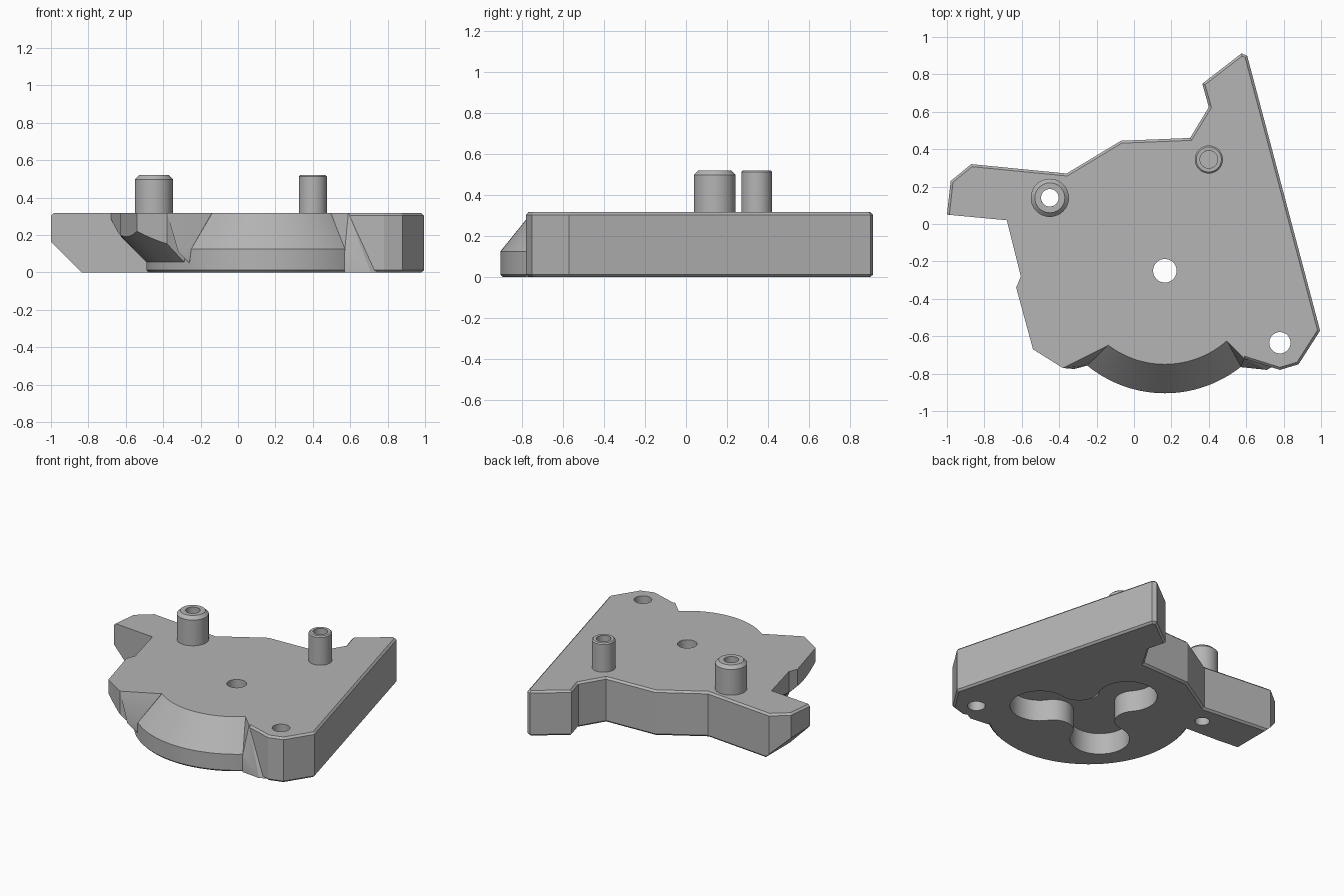
import bpy, bmesh, math
from mathutils import Vector

if "Cube" in bpy.data.objects:
    bpy.data.objects.remove(bpy.data.objects["Cube"])

TOP = 0.317
HUB = (0.165, -0.25)

grey = bpy.data.materials.new("plain grey")
grey.use_nodes = True
COLOUR = (0.46, 0.46, 0.46, 1)
grey.diffuse_color = COLOUR
grey.node_tree.nodes["Principled BSDF"].inputs["Base Color"].default_value = COLOUR


def finish(name, bm):
    bmesh.ops.recalc_face_normals(bm, faces=bm.faces)
    mesh = bpy.data.meshes.new(name)
    bm.to_mesh(mesh)
    bm.free()
    mesh.materials.append(grey)
    obj = bpy.data.objects.new(name, mesh)
    bpy.context.collection.objects.link(obj)
    return obj


def prism_bm(points, z0, z1):
    bm = bmesh.new()
    low = [bm.verts.new((x, y, z0)) for x, y in points]
    high = [bm.verts.new((x, y, z1)) for x, y in points]
    bm.faces.new(low)
    bm.faces.new(high)
    n = len(points)
    for i in range(n):
        j = (i + 1) % n
        bm.faces.new((low[i], low[j], high[j], high[i]))
    bmesh.ops.recalc_face_normals(bm, faces=bm.faces)
    return bm, low, high


def prism(name, points, z0, z1):
    return finish(name, prism_bm(points, z0, z1)[0])


def lathe(name, centre, profile, n=64, closed=False):
    """Revolve (radius, z) points; open profiles are capped at both ends."""
    bm = bmesh.new()
    rings = [[bm.verts.new((centre[0] + r * math.cos(2 * math.pi * i / n),
                            centre[1] + r * math.sin(2 * math.pi * i / n), z))
              for i in range(n)] for r, z in profile]
    pairs = list(zip(rings, rings[1:]))
    if closed:
        pairs.append((rings[-1], rings[0]))
    else:
        bm.faces.new(rings[0])
        bm.faces.new(rings[-1])
    for a, b in pairs:
        for i in range(n):
            j = (i + 1) % n
            bm.faces.new((a[i], a[j], b[j], b[i]))
    return finish(name, bm)


def hull(name, points):
    bm = bmesh.new()
    for p in points:
        bm.verts.new(p)
    bmesh.ops.convex_hull(bm, input=bm.verts)
    return finish(name, bm)


def activate(obj):
    bpy.ops.object.select_all(action='DESELECT')
    obj.select_set(True)
    bpy.context.view_layer.objects.active = obj


def combine(target, tool, operation):
    mod = target.modifiers.new("combine", 'BOOLEAN')
    mod.operation = operation
    mod.solver = 'EXACT'
    mod.object = tool
    activate(target)
    bpy.ops.object.modifier_apply(modifier=mod.name)
    bpy.data.objects.remove(tool)


# Main plate with arm, back tab and long straight side
outline = [(-0.68, 0.02), (-1, 0.05), (-0.98, 0.23), (-0.87, 0.32), (-0.36, 0.27),
           (-0.07, 0.445), (0.30, 0.46), (0.40, 0.625), (0.365, 0.75), (0.575, 0.912),
           (0.605, 0.90), (0.995, -0.57), (0.88, -0.75), (0.78, -0.78), (0.59, -0.72),
           (0.50, -0.63), (0.2, -0.4), (-0.3, 0.0)]
bm, low, high = prism_bm(outline, 0, TOP)
rim = [bm.edges.get((ring[i], ring[i + 1])) for ring in (low, high) for i in range(1, 14)]
bmesh.ops.bevel(bm, geom=rim, offset=0.013, segments=1, affect='EDGES', clamp_overlap=True)
# Sloped underside at the arm end
bmesh.ops.bisect_plane(bm, geom=bm.verts[:] + bm.edges[:] + bm.faces[:],
                       plane_co=Vector((-1, 0, 0.165)), plane_no=Vector((-1, 0, -1)),
                       clear_outer=True)
bmesh.ops.holes_fill(bm, edges=[e for e in bm.edges if e.is_boundary], sides=0)
plate = finish("base_plate", bm)

# Overhanging corner, undercut by a cone around the hub
corner = prism("side_corner", [(-0.68, 0.02), (-0.605, -0.28), (-0.63, -0.34), (-0.54, -0.67),
                               (-0.38, -0.77), (-0.14, -0.65), (0.1, -0.3), (-0.3, 0.1)],
               0.02, TOP)
combine(corner, lathe("undercut", HUB, [(0.6, 0), (1.0, 0.4)], 96), 'INTERSECT')
combine(plate, corner, 'UNION')

# Round hub with sloping shoulder
hub = lathe("hub", HUB, [(0.643, 0), (0.655, 0.012), (0.655, 0.125), (0.5, TOP)], 128)
combine(plate, hub, 'UNION')

# Flared fins where the corners meet the hub
combine(plate, hull("right_fin", [
    (0.50, -0.63, TOP), (0.59, -0.72, TOP), (0.57, -0.765, 0.11), (0.57, -0.765, 0),
    (0.71, -0.78, 0), (0.78, -0.74, 0), (0.6, -0.6, TOP), (0.6, -0.6, 0)]), 'UNION')
combine(plate, hull("left_fin", [
    (-0.14, -0.65, TOP), (-0.38, -0.77, TOP), (-0.25, -0.757, 0.125), (-0.32, -0.775, 0.11),
    (-0.26, -0.75, 0.05), (-0.2, -0.5, TOP), (-0.2, -0.5, 0.1)]), 'UNION')

# Three-lobed recess underneath
LOBE_R, LOBE_D, NECK_R, NECK_D = 0.19, 0.33, 0.13, 0.308
trefoil = []
for k in range(3):
    turn = 98 + 120 * k
    arcs = ((LOBE_D, 0, LOBE_R, -123, 123, 24), (NECK_D, 60, NECK_R, 303, 177, 12))
    for dist, axis, radius, start, end, steps in arcs:
        a = math.radians(turn + axis)
        for i in range(steps):
            t = math.radians(turn + start + (end - start) * (i + 0.5) / steps)
            trefoil.append((HUB[0] + dist * math.cos(a) + radius * math.cos(t),
                            HUB[1] + dist * math.sin(a) + radius * math.sin(t)))
combine(plate, prism("recess", trefoil, -0.1, 0.15), 'DIFFERENCE')

# Drilled holes
PEG_A, PEG_B = (-0.45, 0.14), (0.4, 0.345)
for centre, radius, bottom in ((HUB, 0.063, -0.1), ((0.78, -0.635), 0.057, -0.1),
                               (PEG_A, 0.047, -0.1), (PEG_B, 0.047, 0.2)):
    drill = lathe("drill", centre, [(radius, bottom), (radius, 0.5)], 40)
    combine(plate, drill, 'DIFFERENCE')

# Hollow locating pegs
pegs = []
for name, centre, r, bevel in (("large_peg", PEG_A, 0.102, 0.022),
                               ("small_peg", PEG_B, 0.075, 0.008)):
    pegs.append(lathe(name, centre, [(0.047, 0.305), (r, 0.305), (r, 0.52 - bevel),
                                     (r - bevel, 0.52), (0.047, 0.52)], 48, closed=True))

for obj in [plate] + pegs:
    activate(obj)
    bpy.ops.object.shade_smooth_by_angle(angle=math.radians(22))
